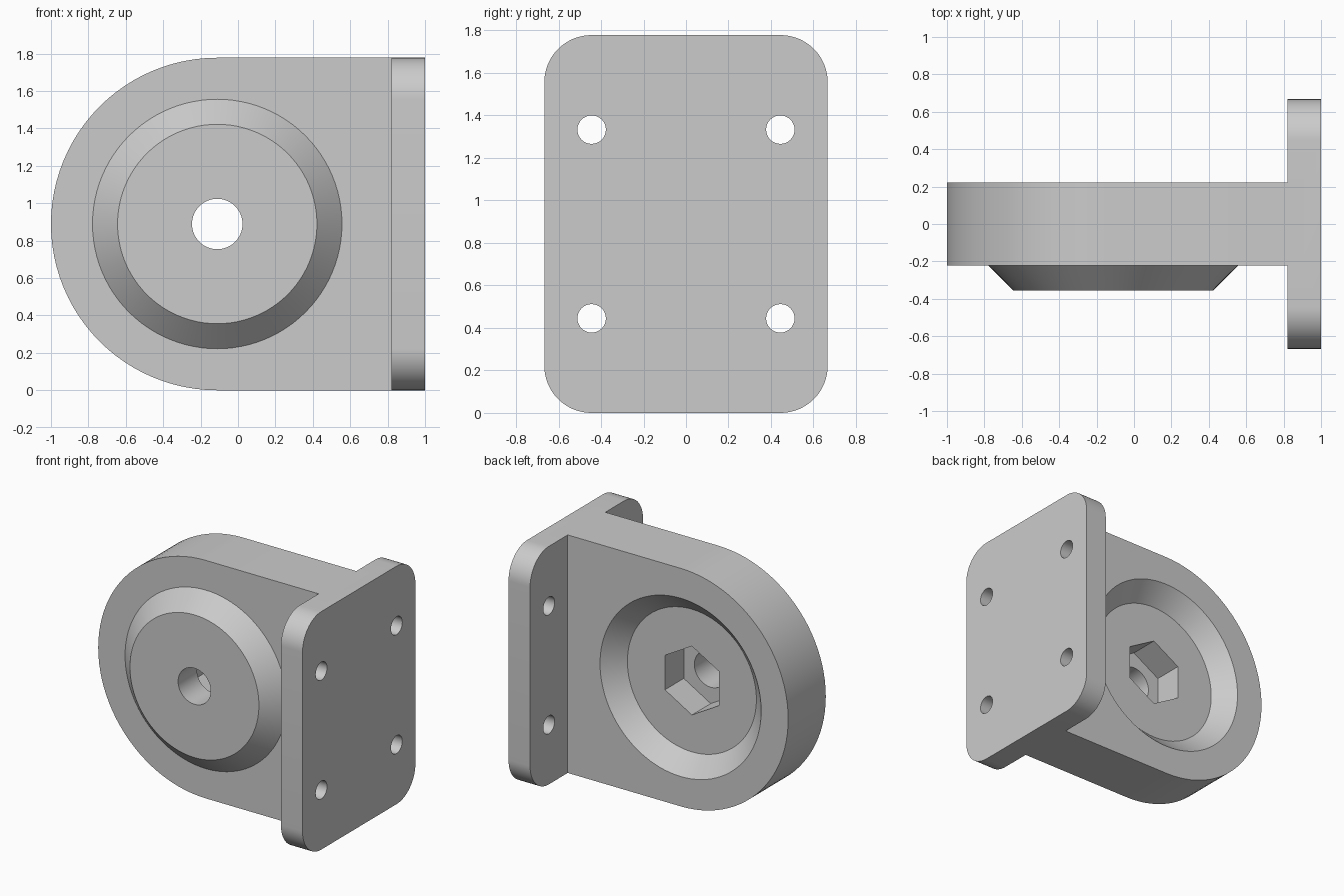
import bpy, bmesh
from math import cos, sin, pi, radians
from mathutils import Matrix, Vector

cube = bpy.data.objects.get("Cube")
if cube:
    bpy.data.objects.remove(cube, do_unlink=True)

HEIGHT = 1.778
MID = HEIGHT / 2          # height of the round hub axis
HUB_X = -0.111
ARM_Y = 0.222             # half thickness of the arm
PLATE_X = 0.822           # inner face of the mounting plate

grey = bpy.data.materials.new("plain grey")
grey.use_nodes = True
grey.diffuse_color = (0.6, 0.6, 0.6, 1)
grey.node_tree.nodes["Principled BSDF"].inputs["Base Color"].default_value = (0.6, 0.6, 0.6, 1)


def add_object(name, bm):
    bmesh.ops.recalc_face_normals(bm, faces=bm.faces)
    mesh = bpy.data.meshes.new(name)
    bm.to_mesh(mesh)
    bm.free()
    mesh.materials.append(grey)
    obj = bpy.data.objects.new(name, mesh)
    bpy.context.collection.objects.link(obj)
    return obj


def prism(name, points, offset):
    """Extrude a closed outline of 3D points along an offset."""
    bm = bmesh.new()
    face = bm.faces.new([bm.verts.new(p) for p in points])
    new = bmesh.ops.extrude_face_region(bm, geom=[face])["geom"]
    verts = [v for v in new if isinstance(v, bmesh.types.BMVert)]
    bmesh.ops.translate(bm, verts=verts, vec=offset)
    # keep the starting cap so the solid is closed
    if not any(len(f.verts) == len(points) and all(v not in verts for v in f.verts) for f in bm.faces):
        bm.faces.new([v for v in bm.verts if v not in verts])
    return add_object(name, bm)


def arc(u, v, radius, start, end, steps):
    angles = [radians(start + (end - start) * i / steps) for i in range(steps + 1)]
    return [(u + radius * cos(a), v + radius * sin(a)) for a in angles]


def cone(name, centre, axis, r_start, r_end, length, sides=96):
    """Frustum running from centre along axis."""
    bm = bmesh.new()
    turn = Vector((0, 0, 1)).rotation_difference(Vector(axis)).to_matrix().to_4x4()
    place = Matrix.Translation(centre) @ turn @ Matrix.Translation((0, 0, length / 2))
    bmesh.ops.create_cone(bm, cap_ends=True, segments=sides, radius1=r_start,
                          radius2=r_end, depth=length, matrix=place)
    return add_object(name, bm)


def combine(target, tool, operation):
    mod = target.modifiers.new(tool.name, "BOOLEAN")
    mod.operation, mod.solver, mod.object = operation, "EXACT", tool
    bpy.context.view_layer.update()
    graph = bpy.context.evaluated_depsgraph_get()
    mesh = bpy.data.meshes.new_from_object(target.evaluated_get(graph))
    target.modifiers.clear()
    target.data = mesh
    bpy.data.objects.remove(tool, do_unlink=True)


# Arm: half-round end running straight into the plate
outline = arc(HUB_X, MID, MID, 90, 270, 48) + [(0.9, 0), (0.9, HEIGHT)]
bracket = prism("bracket", [(x, -ARM_Y, z) for x, z in outline], (0, 2 * ARM_Y, 0))

# Mounting plate with rounded corners
half, r = 0.667, 0.222
corners = ((half - r, HEIGHT - r, 0), (r - half, HEIGHT - r, 90),
           (r - half, r, 180), (half - r, r, 270))
rim = [p for u, v, a in corners for p in arc(u, v, r, a, a + 90, 16)]
plate = prism("plate", [(PLATE_X, y, z) for y, z in rim], (1 - PLATE_X, 0, 0))
combine(bracket, plate, "UNION")

# Bevelled boss on the front, its root buried in the arm
boss = cone("boss", (HUB_X, -0.172, MID), (0, -1, 0), 0.717, 0.533, 0.184)
combine(bracket, boss, "UNION")

# Matching dished recess on the back
recess = cone("recess", (HUB_X, 0.089, MID), (0, 1, 0), 0.533, 0.717, 0.184)
combine(bracket, recess, "DIFFERENCE")

# Hexagonal nut pocket with points up and down
hexagon = [(HUB_X + 0.257 * cos(a), -0.133, MID + 0.257 * sin(a))
           for a in (pi / 6 + i * pi / 3 for i in range(6))]
combine(bracket, prism("nut_pocket", hexagon, (0, 0.5, 0)), "DIFFERENCE")

# Axle hole
axle = cone("axle_hole", (HUB_X, -0.6, MID), (0, 1, 0), 0.135, 0.135, 1.2, 64)
combine(bracket, axle, "DIFFERENCE")

# Four screw holes
for y in (-0.444, 0.444):
    for z in (MID - 0.444, MID + 0.444):
        hole = cone("screw_hole", (0.7, y, z), (1, 0, 0), 0.067, 0.067, 0.5, 32)
        combine(bracket, hole, "DIFFERENCE")

# Smooth curves, crisp edges
bpy.ops.object.select_all(action="DESELECT")
bracket.select_set(True)
bpy.context.view_layer.objects.active = bracket
bpy.ops.object.shade_smooth_by_angle(angle=radians(30))
